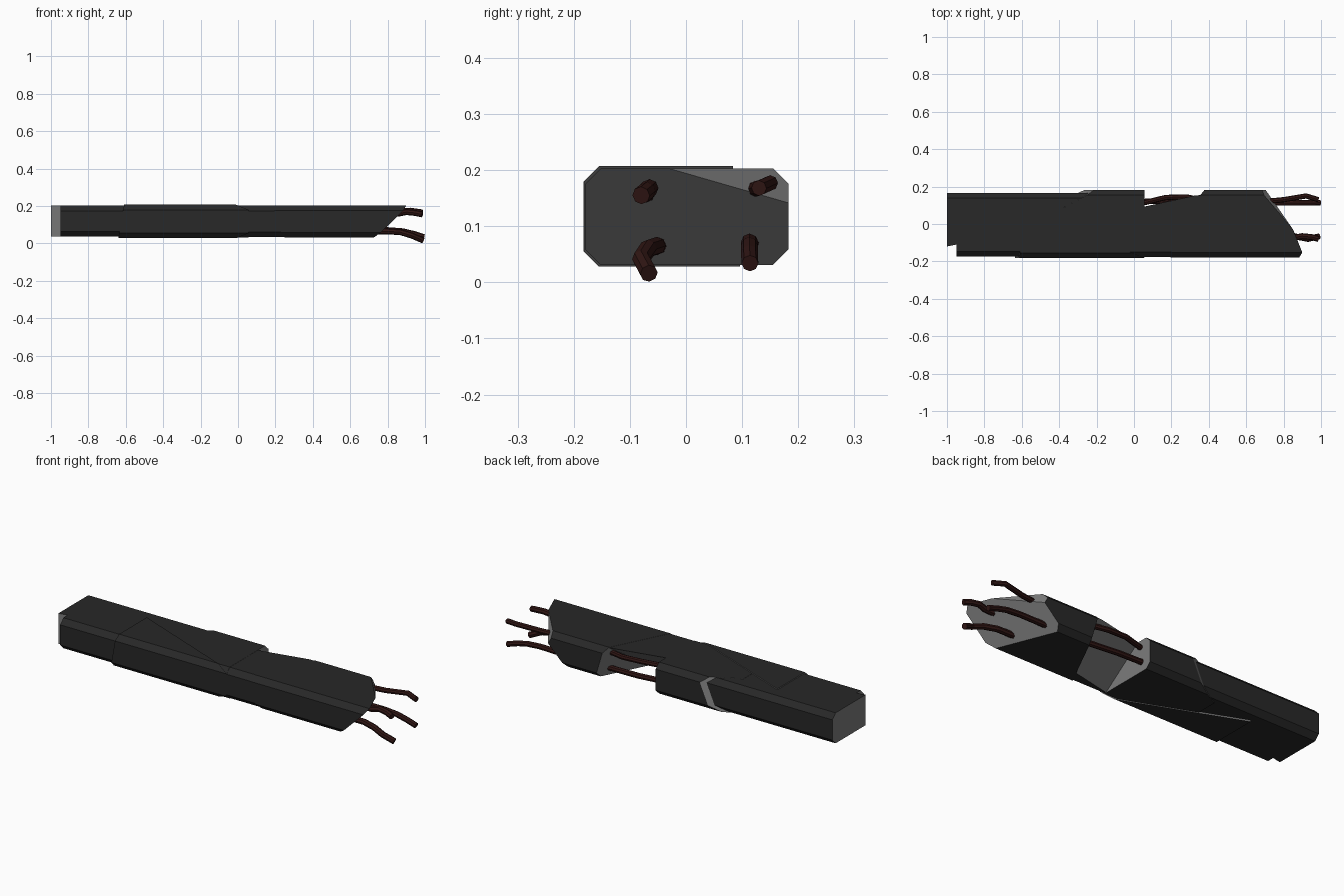
import bpy, bmesh
from mathutils import Vector

if "Cube" in bpy.data.objects:
    bpy.data.objects.remove(bpy.data.objects["Cube"])


def material(name, rgb):
    m = bpy.data.materials.new(name)
    m.diffuse_color = (*rgb, 1)
    m.use_nodes = True
    m.node_tree.nodes["Principled BSDF"].inputs["Base Color"].default_value = m.diffuse_color
    return m


OUTER = material("outer_concrete", (0.021, 0.021, 0.021))
BROKEN = material("broken_concrete", (0.2, 0.2, 0.2))
RUST = material("rusty_steel", (0.03, 0.008, 0.007))


def plane(a, b, c, outside):
    """Plane through three points, its normal facing the removed side."""
    a, b, c = Vector(a), Vector(b), Vector(c)
    n = (b - a).cross(c - a).normalized()
    if n.dot(Vector(outside) - a) < 0:
        n.negate()
    return a, n


def chunk(name, x, y, z, cuts=(), c=0.028):
    """Beam piece with chamfered long edges, broken off along the given planes."""
    (y0, y1), (z0, z1) = y, z
    prof = [(y0 + c, z0), (y1 - c, z0), (y1, z0 + c), (y1, z1 - c),
            (y1 - c, z1), (y0 + c, z1), (y0, z1 - c), (y0, z0 + c)]
    bm = bmesh.new()
    rings = [[bm.verts.new((xx, *p)) for p in prof] for xx in x]
    for r in rings:
        bm.faces.new(r).material_index = 1
    for i in range(8):
        j = (i + 1) % 8
        bm.faces.new((rings[0][i], rings[0][j], rings[1][j], rings[1][i]))
    for co, no in cuts:
        geom = bm.verts[:] + bm.edges[:] + bm.faces[:]
        res = bmesh.ops.bisect_plane(bm, geom=geom, plane_co=co, plane_no=no, clear_outer=True)
        edges = [e for e in res["geom_cut"] if isinstance(e, bmesh.types.BMEdge)]
        for f in bmesh.ops.contextual_create(bm, geom=edges)["faces"]:
            f.material_index = 1
    bmesh.ops.recalc_face_normals(bm, faces=bm.faces[:])
    me = bpy.data.meshes.new(name)
    bm.to_mesh(me)
    bm.free()
    me.materials.append(OUTER)
    me.materials.append(BROKEN)
    ob = bpy.data.objects.new(name, me)
    bpy.context.collection.objects.link(ob)
    return ob


# Left piece: the end is square, with its front corner knocked off
chunk("left_piece", (-1, -0.15), (-0.20, 0.167), (0.036, 0.202),
      [plane((-1, -0.12, 0), (-0.9, -0.10, 0), (-1, -0.12, 1), (-1, -1, 0))])
chunk("left_front_piece", (-0.95, -0.55), (-0.175, 0.167), (0.036, 0.202))

# Front middle piece: stands slightly proud, split off along a long diagonal
chunk("front_middle_piece", (-0.64, 0.055), (-0.183, 0.15), (0.028, 0.207),
      [plane((0.04, -0.175, 0), (-0.6, 0.08, 0), (0.04, -0.175, 1), (0, 1, 0)),
       plane((-0.61, 0, 0.2), (-0.61, -0.1, 0.2), (-0.64, 0, 0.03), (-2, 0, 0))])

# Back middle piece: proud on the back, with a slanted left break
chunk("back_middle_piece", (-0.4, 0.055), (-0.178, 0.183), (0.032, 0.203),
      [plane((-0.20, 0.183, 0.2), (-0.28, 0.14, 0.2), (-0.27, 0.183, 0.04), (-2, 0.5, 0.1))])

# Right break plane shared by the neck and the right piece
seam = ((0.37, 0.183, 0.2), (0.19, -0.175, 0.2), (0.42, 0.183, 0.03))

# Neck: undercut remainder in front of the gap
chunk("neck_piece", (0.0, 0.45), (-0.177, 0.18), (0.034, 0.202),
      [plane((0.055, 0.09, 0.2), (0.33, 0.15, 0.2), (0.055, -0.14, 0.034), (0.2, 1, 0)),
       plane(*seam, (2, 0, 0.1))])

# Right piece: seam on the left, two-faceted overhanging break on the right
chunk("right_piece", (0, 1.1), (-0.18, 0.183), (0.031, 0.203),
      [plane(*seam, (-2, 0, 0.1)),
       plane((0.9, -0.16, 0.2), (0.73, -0.16, 0.033), (0.844, -0.02, 0.2), (2, 0, 0)),
       plane((0.844, -0.02, 0.2), (0.70, 0.15, 0.2), (0.704, 0.183, 0.14), (2, 1, 1))])


# Reinforcing bars: bent ends, the two back ones also cross the gap
def bar(name, pts, r=0.0185):
    cu = bpy.data.curves.new(name, 'CURVE')
    cu.dimensions = '3D'
    cu.bevel_depth = r
    cu.bevel_resolution = 2
    cu.use_fill_caps = True
    sp = cu.splines.new('POLY')
    sp.points.add(len(pts) - 1)
    for p, co in zip(sp.points, pts):
        p.co = (*co, 1)
    sp.use_smooth = False
    cu.materials.append(RUST)
    bpy.context.collection.objects.link(bpy.data.objects.new(name, cu))


bar("front_upper_bar", [(0.70, -0.07, 0.155), (0.86, -0.072, 0.16), (0.90, -0.065, 0.168),
                        (0.95, -0.07, 0.163), (0.985, -0.08, 0.155)], 0.016)
bar("front_lower_bar", [(0.65, -0.05, 0.065), (0.80, -0.052, 0.065), (0.87, -0.068, 0.06),
                        (0.93, -0.08, 0.042), (0.99, -0.066, 0.016)], 0.016)
bar("back_upper_bar", [(-0.05, 0.115, 0.165), (0.06, 0.115, 0.166), (0.17, 0.142, 0.17),
                       (0.28, 0.145, 0.166), (0.40, 0.12, 0.165), (0.65, 0.115, 0.165),
                       (0.80, 0.13, 0.168), (0.92, 0.15, 0.177), (0.985, 0.13, 0.168)], 0.014)
bar("back_lower_bar", [(-0.05, 0.12, 0.085), (0.06, 0.12, 0.085), (0.20, 0.125, 0.078),
                       (0.40, 0.115, 0.07), (0.65, 0.115, 0.07), (0.80, 0.113, 0.072),
                       (0.88, 0.113, 0.066), (0.94, 0.113, 0.052), (0.995, 0.114, 0.034)], 0.015)
